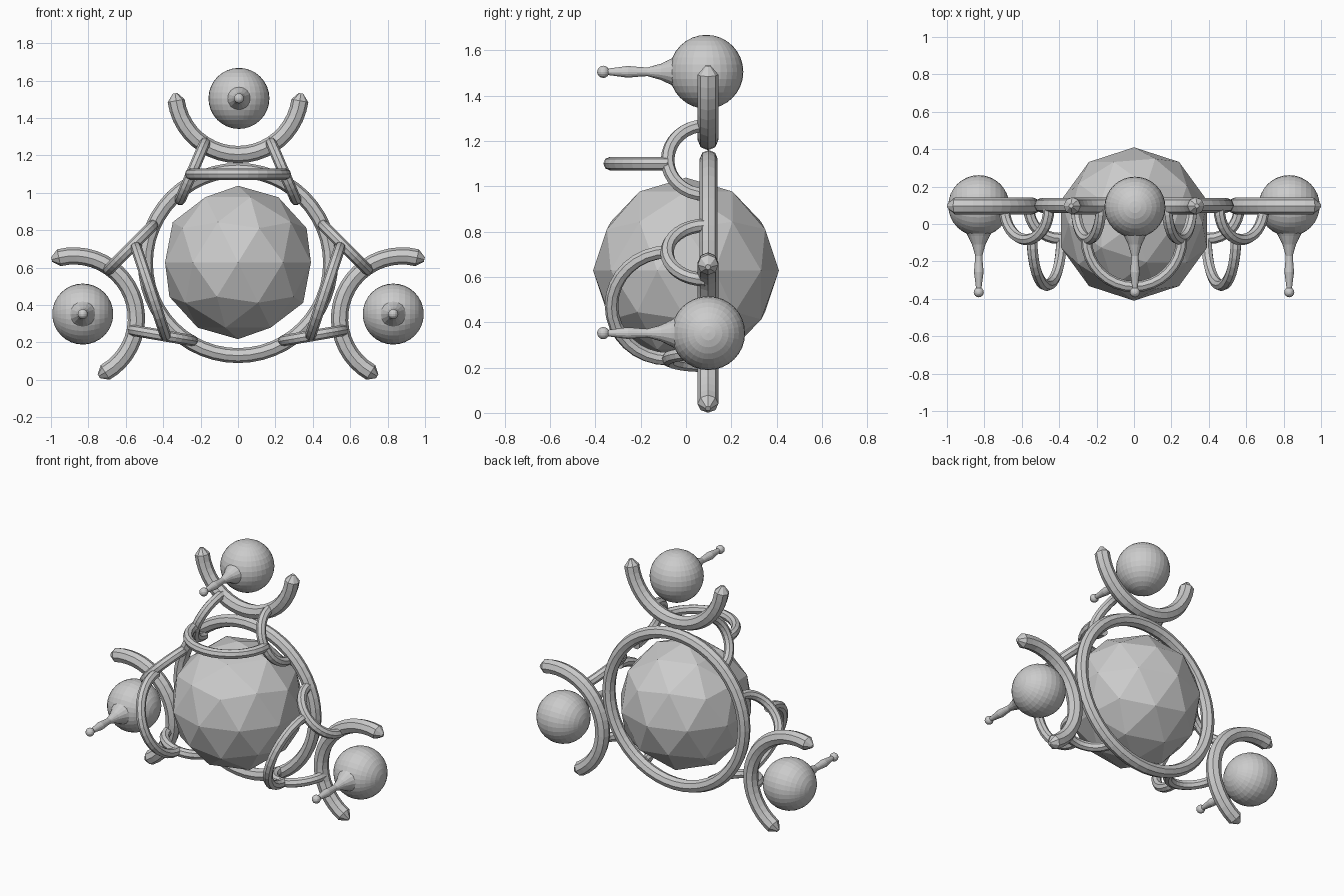
import bpy, bmesh
from math import sin, cos, pi, radians
from mathutils import Vector, Matrix

if "Cube" in bpy.data.objects:
    bpy.data.objects.remove(bpy.data.objects["Cube"])


def finish(name, bm):
    bmesh.ops.recalc_face_normals(bm, faces=bm.faces)
    me = bpy.data.meshes.new(name)
    bm.to_mesh(me)
    bm.free()
    ob = bpy.data.objects.new(name, me)
    bpy.context.collection.objects.link(ob)
    return ob


def tube(name, pts, radii, normal, sides=8, closed=False):
    """Sweep a circle along a planar path; normal is the plane's normal."""
    bm = bmesh.new()
    pts = [Vector(p) for p in pts]
    normal = Vector(normal).normalized()
    n = len(pts)
    rings = []
    for i, p in enumerate(pts):
        if closed:
            t = pts[(i + 1) % n] - pts[i - 1]
        else:
            t = pts[min(i + 1, n - 1)] - pts[max(i - 1, 0)]
        side = t.normalized().cross(normal)
        r = radii[i] if isinstance(radii, list) else radii
        rings.append([bm.verts.new(p + r * (cos(2 * pi * k / sides) * side
                      + sin(2 * pi * k / sides) * normal)) for k in range(sides)])
    for i in range(n if closed else n - 1):
        a, b = rings[i], rings[(i + 1) % n]
        for k in range(sides):
            j = (k + 1) % sides
            bm.faces.new((a[k], a[j], b[j], b[k]))
    if not closed:
        bm.faces.new(rings[0])
        bm.faces.new(rings[-1])
    return finish(name, bm)


def hoop(name, a, b, y, r=0.03, steps=16):
    """Half circle from a to b (x, z), bulging towards the front."""
    a, b = Vector((a[0], y, a[1])), Vector((b[0], y, b[1]))
    mid, half = (a + b) / 2, (b - a) / 2
    front = Vector((0, -half.length, 0))
    pts = [mid - half * cos(pi * i / steps) + front * sin(pi * i / steps)
           for i in range(steps + 1)]
    return tube(name, pts, r, half.cross(front))


def sphere(name, loc, r, rot=0, seg=32, rings=16):
    bm = bmesh.new()
    bmesh.ops.create_uvsphere(bm, u_segments=seg, v_segments=rings, radius=r,
                              matrix=Matrix.Translation(loc) @ Matrix.Rotation(rot, 4, 'Y'))
    return finish(name, bm)


def crescent(name, cx, cz, turn):
    """Open arc with pointed ends; turn is the rotation in the front view."""
    R, steps = 0.334, 20
    loc = []
    for i in range(steps + 1):
        a = radians(-172 + 164 * i / steps)
        loc.append(Vector((R * cos(a), R * sin(a))))
    t = Vector((0.139, 0.99)) * 0.04
    loc = [loc[0] + Vector((-t.x, t.y))] + loc + [loc[-1] + t]
    radii = [0.012] + [0.046] * (steps + 1) + [0.012]
    c, s = cos(radians(turn)), sin(radians(turn))
    pts = [(cx + p.x * c - p.y * s, 0.097, cz + p.x * s + p.y * c) for p in loc]
    return tube(name, pts, radii, (0, 1, 0))


def spike(name, x, z):
    """Turned spike with a small bead on the front of an outer ball."""
    prof = [(-0.02, 0.085), (-0.065, 0.058), (-0.11, 0.036), (-0.17, 0.019),
            (-0.215, 0.022), (-0.257, 0.026), (-0.30, 0.02), (-0.355, 0.013)]
    tube(name, [(x, y, z) for y, r in prof], [r for y, r in prof], (0, 0, 1), 16)
    sphere(name + "_bead", (x, -0.365, z), 0.027, 0, 16, 8)


# faceted core
bm = bmesh.new()
bmesh.ops.create_icosphere(bm, subdivisions=2, radius=0.41,
                           matrix=Matrix.Translation((0, 0, 0.628)))
finish("core", bm)

# main ring
tube("main_ring", [(0.495 * cos(2 * pi * i / 48), 0.1, 0.625 + 0.495 * sin(2 * pi * i / 48))
                   for i in range(48)], 0.04, (0, 1, 0), closed=True)

# top group
crescent("top_crescent", 0, 1.539, 0)
sphere("top_ball", (0.005, 0.09, 1.505), 0.163)
spike("top_spike", 0.005, 1.505)
hoop("top_front_hoop", (-0.255, 1.10), (0.255, 1.10), -0.08)

# mirrored parts
for s, side in ((-1, "left"), (1, "right")):
    crescent(side + "_crescent", s * 0.877, 0.329, -112 * s)
    sphere(side + "_ball", (s * 0.83, 0.098, 0.352), 0.163, pi / 2)
    spike(side + "_spike", s * 0.83, 0.352)
    hoop(side + "_front_hoop", (s * 0.545, 0.71), (s * 0.388, 0.238), -0.08)
    # links between ring and crescents
    hoop(side + "_top_link", (s * 0.177, 1.268), (s * 0.309, 0.963), 0.085)
    hoop(side + "_upper_link", (s * 0.455, 0.827), (s * 0.693, 0.588), 0.085)
    hoop(side + "_lower_link", (s * 0.243, 0.21), (s * 0.562, 0.265), 0.085)
